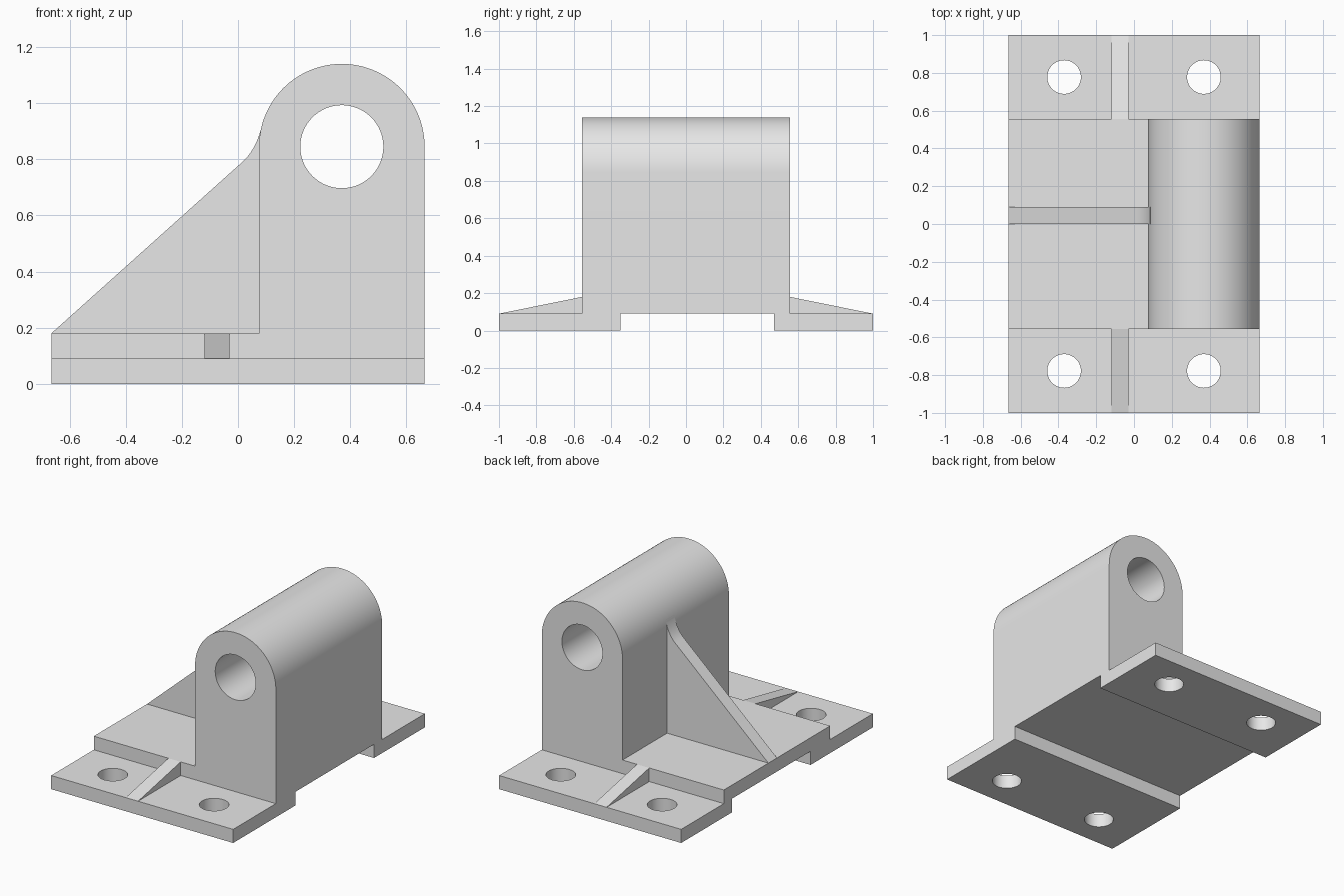
import bpy
import bmesh
import math
from mathutils import Vector

if "Cube" in bpy.data.objects:
    bpy.data.objects.remove(bpy.data.objects["Cube"], do_unlink=True)

grey = bpy.data.materials.new("light_grey")
grey.use_nodes = True
grey.diffuse_color = (0.8, 0.8, 0.8, 1)
grey.node_tree.nodes["Principled BSDF"].inputs["Base Color"].default_value = (0.8, 0.8, 0.8, 1)

HALF = 0.665        # half width in x
STEP = 0.09         # plate thickness
BODY = 0.555        # half depth of the raised body
WALL = 0.075        # inner wall of the bearing block
BORE = (0.37, 0.845)
RADIUS = 0.295


def prism(name, profile, axis, start, end):
    """Extrude a 2D profile along 'x' (profile in yz), 'y' (xz) or 'z' (xy)."""
    place = {"x": lambda a, b, t: (t, a, b),
             "y": lambda a, b, t: (a, t, b),
             "z": lambda a, b, t: (a, b, t)}[axis]
    bm = bmesh.new()
    face = bm.faces.new([bm.verts.new(place(a, b, start)) for a, b in profile])
    moved = bmesh.ops.extrude_face_region(bm, geom=[face])["geom"]
    bmesh.ops.translate(bm, verts=[v for v in moved if isinstance(v, bmesh.types.BMVert)],
                        vec=Vector(place(0, 0, end - start)))
    if not any(f.is_valid and f == face for f in bm.faces):
        bmesh.ops.holes_fill(bm, edges=bm.edges)
    bmesh.ops.recalc_face_normals(bm, faces=bm.faces)
    mesh = bpy.data.meshes.new(name)
    bm.to_mesh(mesh)
    bm.free()
    mesh.materials.append(grey)
    obj = bpy.data.objects.new(name, mesh)
    bpy.context.collection.objects.link(obj)
    return obj


def rect(a0, a1, b0, b1):
    return [(a0, b0), (a1, b0), (a1, b1), (a0, b1)]


def arc(centre, radius, begin, finish, count):
    step = (finish - begin) / count
    return [(centre[0] + radius * math.cos(begin + step * i),
             centre[1] + radius * math.sin(begin + step * i)) for i in range(count)]


def select_only(obj):
    bpy.ops.object.select_all(action="DESELECT")
    obj.select_set(True)
    bpy.context.view_layer.objects.active = obj


def drill(obj, centre, radius, axis, start, end):
    cutter = prism("hole_cutter", arc(centre, radius, 0, math.tau, 64), axis, start, end)
    cutter.hide_render = True
    mod = obj.modifiers.new("hole", "BOOLEAN")
    mod.operation = "DIFFERENCE"
    mod.solver = "EXACT"
    mod.object = cutter
    select_only(obj)
    bpy.ops.object.modifier_apply(modifier=mod.name)
    bpy.data.objects.remove(cutter, do_unlink=True)


def smooth(obj):
    select_only(obj)
    bpy.ops.object.shade_smooth_by_angle(angle=math.radians(30))


# Feet with bolt holes, and the sloped rib on each foot
for label, side, inner in (("front", -1, 0.35), ("back", 1, 0.47)):
    y0, y1 = sorted((side * inner, side))
    foot = prism(label + "_foot", rect(-HALF, HALF, y0, y1), "z", 0, STEP)
    for x in (-0.37, 0.37):
        drill(foot, (x, side * 0.778), 0.089, "z", -0.1, 0.2)
    smooth(foot)
    prism(label + "_rib", [(side * BODY, STEP), (side, STEP), (side * BODY, 2 * STEP)],
          "x", -0.12, -0.03)

# Raised plate bridging the feet
prism("bridge_plate", rect(-HALF, WALL, -BODY, BODY), "z", STEP, 2 * STEP)

# Bearing block with rounded top and bore
outline = [(WALL, STEP), (HALF, STEP)] + arc(BORE, RADIUS, 0, math.pi, 64) + [(WALL, BORE[1])]
block = prism("bearing_block", outline, "y", -BODY, BODY)
drill(block, BORE, 0.148, "y", -1, 1)
smooth(block)

# Gusset with a curved blend into the block
p0, p1, p2 = Vector((0.015, 0.79)), Vector((0.067, 0.837)), Vector((0.086, 0.925))
blend = []
for i in range(13):
    t = i / 12
    blend.append(tuple(p0 * (1 - t) ** 2 + p1 * 2 * t * (1 - t) + p2 * t * t))
gusset = prism("gusset", [(-HALF, 2 * STEP)] + blend + [(0.11, 0.925), (0.11, 2 * STEP)],
               "y", 0, 0.09)
smooth(gusset)
